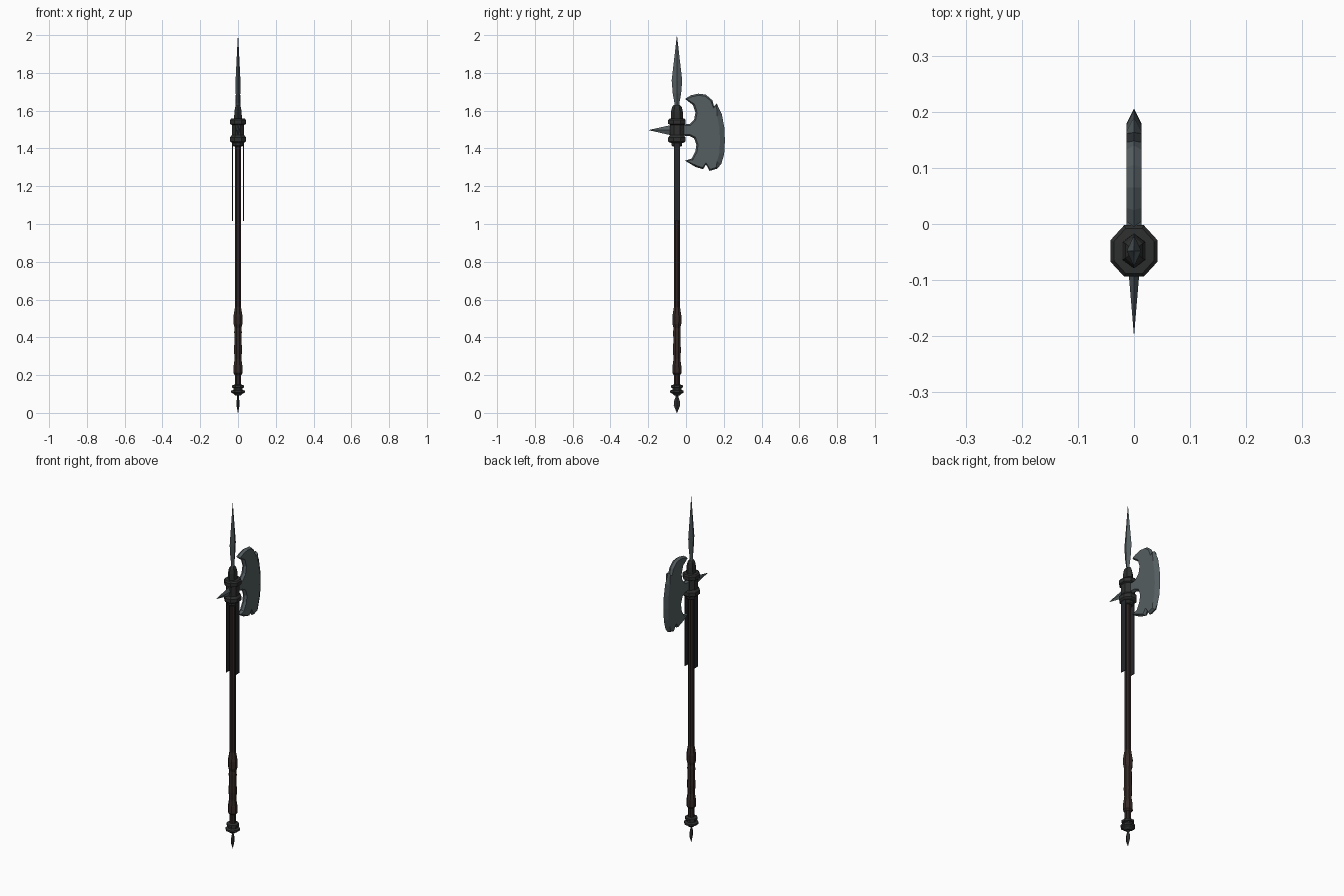
import bpy, bmesh, math
from mathutils import Vector

CY = -0.048  # shaft axis offset in y


def material(name, r, g, b):
    m = bpy.data.materials.new(name)
    m.diffuse_color = (r, g, b, 1)
    return m


STEEL = material("blade steel", 0.09, 0.112, 0.12)
IRON = material("dark iron", 0.026, 0.028, 0.027)
WOOD = material("dark wood", 0.026, 0.017, 0.017)
LEATHER = material("grip leather", 0.034, 0.022, 0.019)
STRAP = material("blackened strap", 0.02, 0.021, 0.025)


def finish(name, bm, mat):
    bmesh.ops.recalc_face_normals(bm, faces=bm.faces)
    me = bpy.data.meshes.new(name)
    bm.to_mesh(me)
    bm.free()
    me.materials.append(mat)
    ob = bpy.data.objects.new(name, me)
    bpy.context.collection.objects.link(ob)
    return ob


def turned(name, mat, profile, sides=8, offset=0.5):
    """Stack of polygon rings (z, half width x, half width y)."""
    bm = bmesh.new()
    k = 1 / math.cos(math.pi / sides) if offset else 1
    rings = []
    for z, rx, ry in profile:
        ring = []
        for i in range(sides):
            a = 2 * math.pi * (i + offset) / sides
            ring.append(bm.verts.new((rx * k * math.cos(a), CY + ry * k * math.sin(a), z)))
        rings.append(ring)
    for lo, hi in zip(rings, rings[1:]):
        for i in range(sides):
            j = (i + 1) % sides
            bm.faces.new((lo[i], lo[j], hi[j], hi[i]))
    bm.faces.new(rings[0])
    bm.faces.new(rings[-1])
    return finish(name, bm, mat)


def round_profile(pairs):
    return [(z, r, r) for z, r in pairs]


# shaft and wrapped grip
turned("shaft", WOOD, round_profile([(0.1, 0.016), (1.45, 0.016)]))
turned("grip", LEATHER, round_profile([
    (0.2, 0.017), (0.21, 0.024), (0.25, 0.023), (0.285, 0.018), (0.33, 0.021),
    (0.38, 0.019), (0.43, 0.020), (0.45, 0.018), (0.47, 0.023), (0.51, 0.024),
    (0.55, 0.018), (0.56, 0.016)]))

# pommel rings and bottom spike
turned("pommel", IRON, round_profile([
    (0.092, 0.014), (0.1, 0.022), (0.108, 0.036), (0.118, 0.036), (0.122, 0.024),
    (0.132, 0.024), (0.134, 0.031), (0.146, 0.031), (0.15, 0.018)]))
turned("bottom_spike", IRON, [
    (0.0, 0.001, 0.001), (0.04, 0.008, 0.017), (0.06, 0.008, 0.016),
    (0.085, 0.004, 0.007), (0.1, 0.009, 0.012)], 4, 0)

# head collar and cap
turned("collar", IRON, [
    (1.41, 0.022, 0.022), (1.415, 0.027, 0.028), (1.428, 0.027, 0.028),
    (1.432, 0.036, 0.040), (1.438, 0.042, 0.046), (1.458, 0.042, 0.046),
    (1.47, 0.033, 0.037), (1.525, 0.033, 0.037), (1.53, 0.042, 0.046),
    (1.55, 0.042, 0.046), (1.558, 0.036, 0.040), (1.559, 0.02, 0.026)])
turned("spear_socket", IRON, [
    (1.555, 0.021, 0.027), (1.595, 0.019, 0.027), (1.62, 0.015, 0.022),
    (1.63, 0.009, 0.014)], 6, 0.5)

# top spear point, diamond section
turned("spear_point", STEEL, [
    (1.58, 0.015, 0.020), (1.64, 0.010, 0.013), (1.69, 0.012, 0.022),
    (1.76, 0.013, 0.028), (1.88, 0.007, 0.014), (1.995, 0.0008, 0.0008)], 4, 0)

# side straps down the shaft
for side, label in ((-1, "left"), (1, "right")):
    bm = bmesh.new()
    bmesh.ops.create_cube(bm, size=1)
    for v in bm.verts:
        v.co = Vector((side * 0.029 + v.co.x * 0.003, CY + v.co.y * 0.033,
                       1.225 + v.co.z * 0.42))
    finish(label + "_strap", bm, STRAP)

# back spike, diamond section pointing to -y
bm = bmesh.new()
tip = bm.verts.new((0, -0.2, 1.497))
base = [bm.verts.new((x, -0.07, 1.497 + z))
        for x, z in ((0.011, 0), (0, 0.029), (-0.011, 0), (0, -0.029))]
for i in range(4):
    bm.faces.new((base[i], base[(i + 1) % 4], tip))
bm.faces.new(base)
finish("back_spike", bm, STEEL)

# axe blade: outline on the centre plane, bevelled to flat cheeks
outline = [Vector(p) for p in (
    (-0.04, 1.525), (0.02, 1.53), (0.043, 1.553), (0.05, 1.59), (0.037, 1.63),
    (-0.005, 1.662), (0.025, 1.681), (0.065, 1.69), (0.105, 1.685), (0.14, 1.655),
    (0.148, 1.622), (0.163, 1.637), (0.19, 1.58), (0.203, 1.51), (0.206, 1.44),
    (0.202, 1.37), (0.187, 1.318), (0.165, 1.293), (0.125, 1.281), (0.106, 1.315),
    (0.09, 1.29), (0.05, 1.302), (-0.005, 1.335), (0.03, 1.347), (0.05, 1.385),
    (0.055, 1.42), (0.043, 1.453), (0.02, 1.465), (-0.04, 1.47))]
n = len(outline)
inner = []
for i, p in enumerate(outline):
    d = (outline[(i + 1) % n] - p).normalized() + (p - outline[i - 1]).normalized()
    inward = Vector((d.y, -d.x)).normalized()
    inner.append(p + inward * (0.026 if p.x > 0.18 else 0.009))
bm = bmesh.new()
rim = [bm.verts.new((0, p.x, p.y)) for p in outline]
for s in (-1, 1):
    cheek = [bm.verts.new((s * 0.013, p.x, p.y)) for p in inner]
    for i in range(n):
        j = (i + 1) % n
        bm.faces.new((rim[i], rim[j], cheek[j], cheek[i]))
    bm.faces.new(cheek)
finish("axe_blade", bm, STEEL)
